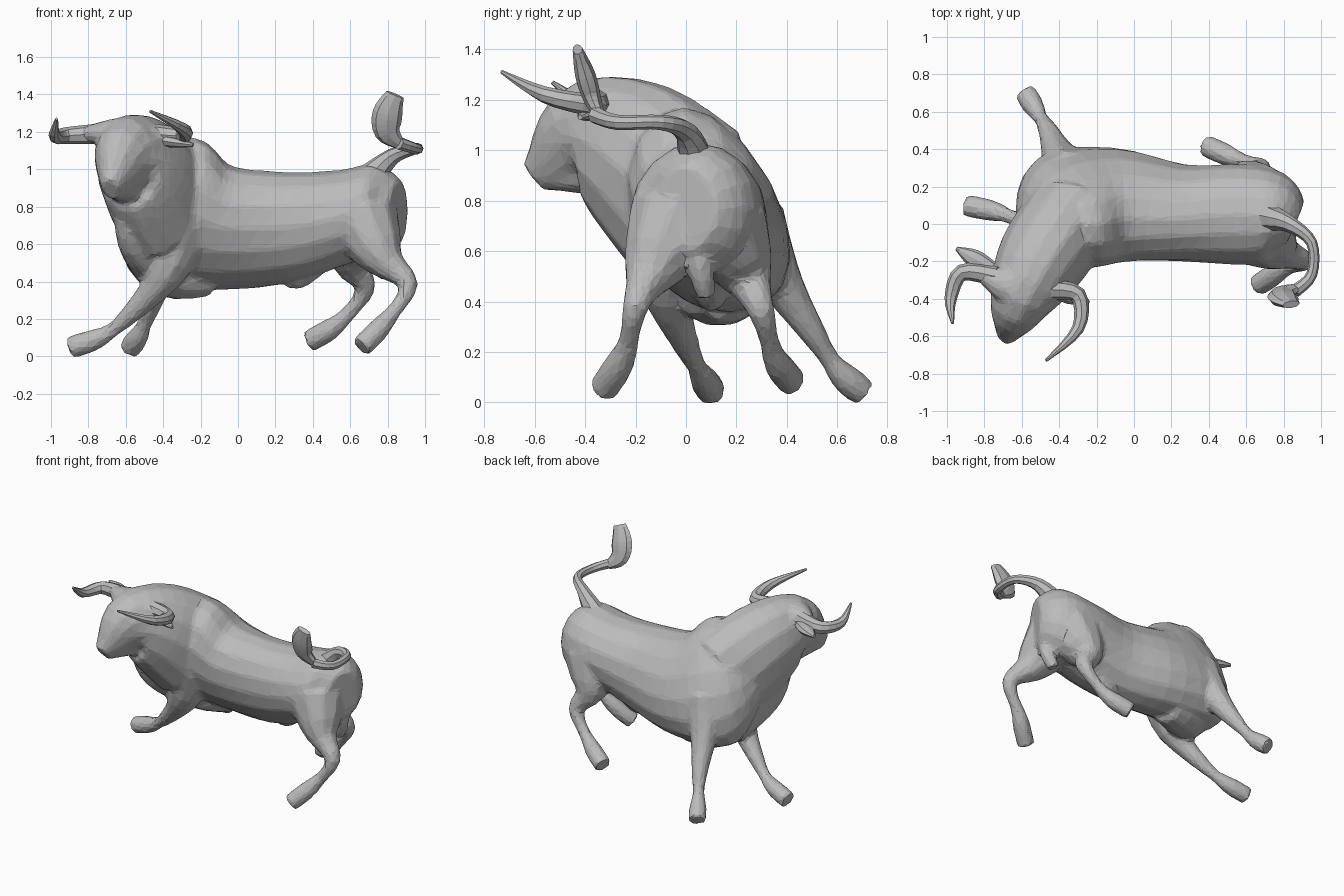
import bpy
import bmesh
import math
from mathutils import Vector

if "Cube" in bpy.data.objects:
    bpy.data.objects.remove(bpy.data.objects["Cube"])

clay = bpy.data.materials.new("light_grey")
clay.use_nodes = True
grey = (.5, .5, .5, 1)
clay.diffuse_color = grey
clay.node_tree.nodes["Principled BSDF"].inputs["Base Color"].default_value = grey


def sample(keys, amount):
    """Smoothly interpolate evenly spaced vector keys, amount running from start to end."""
    last = len(keys) - 1
    place = amount * last
    index = min(int(place), last - 1)
    t = place - index
    start, end = keys[index], keys[index + 1]
    leave = (end - keys[max(index - 1, 0)]) / 2
    arrive = (keys[min(index + 2, last)] - start) / 2
    ease = t * t * (3 - 2 * t)
    bend = t * (1 - t)
    return start + (end - start) * ease + leave * bend * (1 - t) - arrive * bend * t


def loft(name, path, widths, heights=None, sides=10, up=(0, 0, 1), lean=None):
    """Skin elliptical rings along a smooth path; widths and heights are radii spread along it."""
    points = [Vector(p) for p in path]
    across = [Vector((w, h)) for w, h in zip(widths, heights or widths)]
    steps = 4 * (len(points) - 1)
    centres = [sample(points, i / steps) for i in range(steps + 1)]
    bm = bmesh.new()
    loops = []
    for i, centre in enumerate(centres):
        before = centres[max(i - 1, 0)]
        after = centres[min(i + 1, steps)]
        along = (after - before).normalized()
        side = along.cross(Vector(up)).normalized()
        top = side.cross(along)
        radius = sample(across, i / steps)
        loop = []
        for k in range(sides):
            angle = math.tau * k / sides
            p = centre + side * radius.x * math.cos(angle) + top * radius.y * math.sin(angle)
            if lean:
                p.y -= lean(p.x) * (p.z - centre.z)
            loop.append(bm.verts.new(p))
        loops.append(loop)
    for first, second in zip(loops, loops[1:]):
        for k in range(sides):
            n = (k + 1) % sides
            bm.faces.new((first[k], first[n], second[n], second[k]))
    bm.faces.new(loops[0])
    bm.faces.new(loops[-1])
    bmesh.ops.recalc_face_normals(bm, faces=bm.faces)
    mesh = bpy.data.meshes.new(name)
    bm.to_mesh(mesh)
    bm.free()
    mesh.materials.append(clay)
    obj = bpy.data.objects.new(name, mesh)
    bpy.context.collection.objects.link(obj)
    return obj


def leg(name, muscle, joints):
    """Knee, slim shin and flared hoof share one taper below the muscle."""
    taper = [muscle, muscle * .75, .08, .055, .04, .06, .06]
    return loft(name, joints, taper, up=(0, 1, 0))


def horn(name, path):
    """A strand that thins to a point."""
    return loft(name, path, [.055, .045, .033, .008], sides=8)


def ear(name, root, tip):
    """A flat leaf, broadest in its middle."""
    middle = (Vector(root) + Vector(tip)) / 2
    return loft(name, [root, middle, tip], [.04, .05, .01], [.03, .03, .01], sides=8)


def shoulder_lean(x):
    """The body is upright at the rump and tips over toward the chest."""
    return min(.35, max(0, .2 - .4 * x))


# Torso from rump to chest
torso = loft(
    "body",
    [(.86, 0, .77), (.75, .04, .77), (.58, .05, .75), (.25, .06, .69),
     (-.1, .1, .69), (-.38, .06, .78), (-.55, -.03, .86)],
    widths=[.13, .24, .27, .26, .3, .29, .1],
    heights=[.17, .26, .25, .3, .34, .42, .2],
    sides=16, lean=shoulder_lean)

# Neck, head and muzzle in one sweep
neck_head = loft(
    "neck_head",
    [(-.37, 0, .8), (-.5, -.2, .98), (-.6, -.39, 1.05), (-.66, -.54, .94), (-.68, -.6, .89)],
    widths=[.25, .24, .18, .09, .05],
    heights=[.36, .31, .23, .12, .07], sides=14)
jaw = loft("jaw", [(-.5, -.22, .9), (-.6, -.36, .9), (-.66, -.55, .9)],
           widths=[.13, .11, .06], heights=[.1, .08, .06])
poll = loft("poll", [(-.82, -.27, 1.19), (-.6, -.35, 1.19), (-.38, -.35, 1.17)],
            widths=[.04, .12, .04], heights=[.04, .09, .04])
dewlap = loft("dewlap", [(-.62, -.3, .88), (-.54, -.13, .66), (-.37, .1, .43), (-.15, .17, .4)],
              widths=[.04, .1, .15, .12], heights=[.06, .16, .12, .08])

# Legs, each from the muscle down to the hoof
front_right_leg = leg("front_right_leg", .18, [
    (-.31, -.06, .7), (-.4, -.07, .43), (-.57, 0, .23), (-.72, .06, .11), (-.9, .1, .045)])
front_left_leg = leg("front_left_leg", .16, [
    (-.34, .25, .7), (-.4, .36, .5), (-.46, .5, .28), (-.52, .6, .13), (-.58, .7, .04)])
hind_right_leg = leg("hind_right_leg", .2, [
    (.67, -.04, .72), (.78, -.14, .52), (.91, -.2, .38), (.8, -.24, .2), (.66, -.33, .05)])
hind_left_leg = leg("hind_left_leg", .2, [
    (.65, .14, .7), (.61, .24, .5), (.68, .3, .36), (.54, .35, .18), (.38, .42, .08)])

# Underside details
sheath = loft("sheath", [(.42, .1, .5), (.33, .1, .42), (.26, .1, .39)], [.07, .06, .03])
pouch = loft("pouch", [(.82, .05, .65), (.8, .06, .52), (.76, .08, .42)],
             [.04, .05, .04], up=(1, 0, 0))

# Fuse the fleshy parts into one faceted skin
parts = [torso, neck_head, jaw, poll, dewlap, front_right_leg, front_left_leg,
         hind_right_leg, hind_left_leg, sheath, pouch]
bpy.ops.object.select_all(action='DESELECT')
for part in parts:
    part.select_set(True)
bpy.context.view_layer.objects.active = torso
bpy.ops.object.join()
fuse = torso.modifiers.new("fuse", 'REMESH')
fuse.mode = 'VOXEL'
fuse.voxel_size = .016
soften = torso.modifiers.new("soften", 'SMOOTH')
soften.factor = .5
soften.iterations = 6
facets = torso.modifiers.new("facets", 'DECIMATE')
facets.ratio = .09

# Horns sweep outward, then forward and up
horn("right_horn", [(-.74, -.28, 1.19), (-.92, -.26, 1.18), (-.98, -.4, 1.18), (-.97, -.53, 1.27)])
horn("left_horn", [(-.46, -.35, 1.19), (-.3, -.38, 1.18), (-.3, -.56, 1.22), (-.47, -.73, 1.31)])

# Ears behind the horns
ear("right_ear", (-.76, -.24, 1.17), (-.95, -.13, 1.17))
ear("left_ear", (-.44, -.34, 1.16), (-.24, -.42, 1.13))

# Tail curls sideways and ends in an upright tuft
loft("tail", [(.7, .04, .95), (.83, 0, 1.07), (.95, -.1, 1.11), (.95, -.27, 1.11),
              (.86, -.36, 1.14)], [.08, .045, .03, .03, .035], sides=8)
loft("tail_tuft", [(.87, -.34, 1.13), (.8, -.37, 1.2), (.8, -.4, 1.3), (.84, -.43, 1.4)],
     widths=[.02, .035, .04, .02], heights=[.03, .07, .08, .05], sides=8, up=(1, 0, 0))
